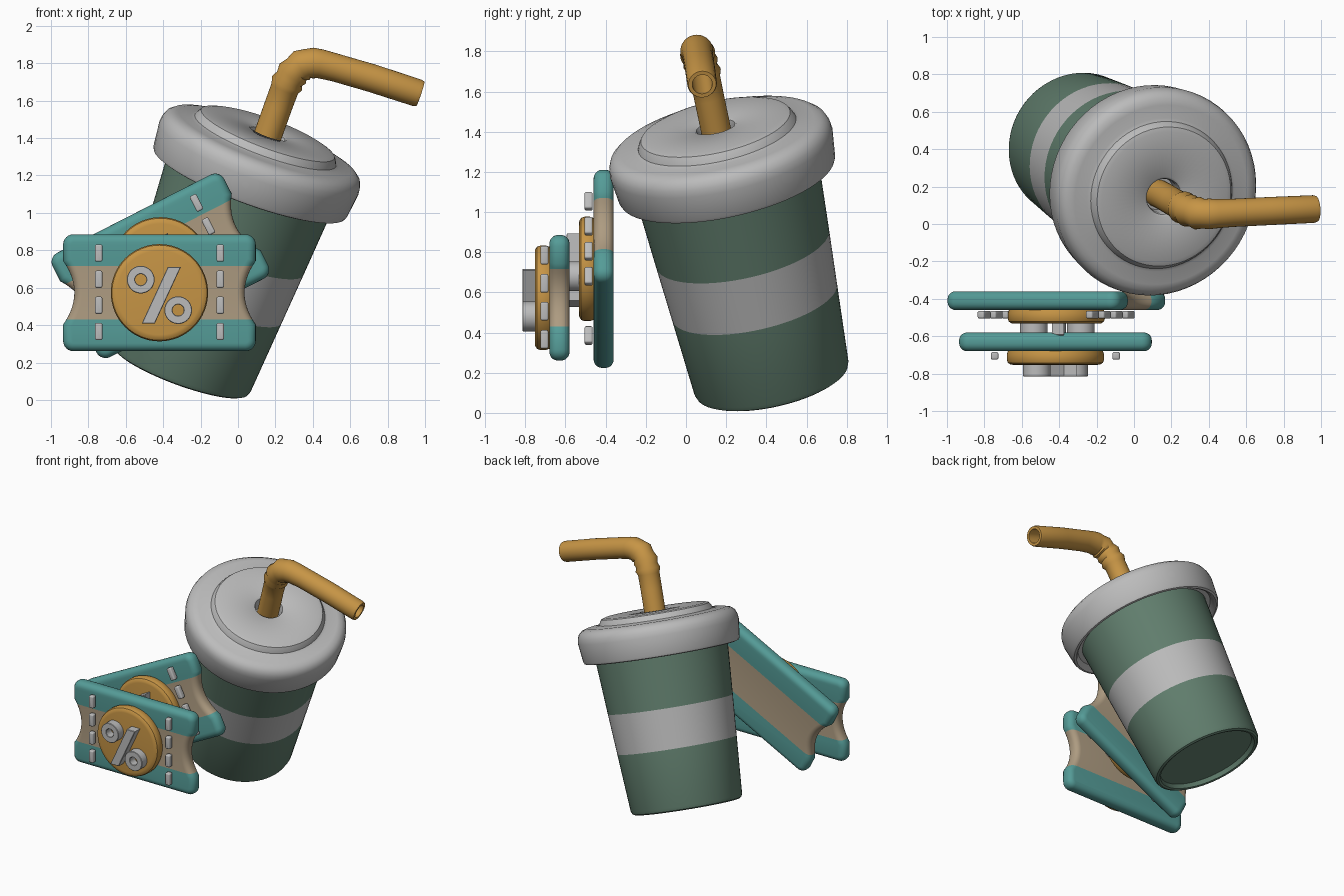
import bpy, bmesh
from math import sin, cos, pi, radians
from mathutils import Vector, Matrix

if "Cube" in bpy.data.objects:
    bpy.data.objects.remove(bpy.data.objects["Cube"])


def mat(name, rgb):
    m = bpy.data.materials.new(name)
    m.diffuse_color = (*rgb, 1)
    m.use_nodes = True
    m.node_tree.nodes["Principled BSDF"].inputs["Base Color"].default_value = m.diffuse_color
    return m


GREEN = mat("green", (0.12, 0.21, 0.155))
TEAL = mat("teal", (0.09, 0.33, 0.31))
TAN = mat("tan", (0.42, 0.33, 0.22))
GOLD = mat("gold", (0.57, 0.30, 0.06))
WHITE = mat("light_grey", (0.5, 0.5, 0.5))


def finish(bm, name, mats, matrix=Matrix(), angle=35):
    bmesh.ops.recalc_face_normals(bm, faces=bm.faces)
    me = bpy.data.meshes.new(name)
    bm.to_mesh(me)
    bm.free()
    ob = bpy.data.objects.new(name, me)
    bpy.context.collection.objects.link(ob)
    for m in mats:
        me.materials.append(m)
    ob.matrix_world = matrix
    bpy.ops.object.select_all(action='DESELECT')
    ob.select_set(True)
    bpy.context.view_layer.objects.active = ob
    bpy.ops.object.shade_smooth_by_angle(angle=radians(angle))
    return ob


def skin(bm, rings, closed=False):
    rows = [[bm.verts.new(p) for p in r] for r in rings]
    n = len(rows[0])
    pairs = list(zip(rows, rows[1:])) + ([(rows[-1], rows[0])] if closed else [])
    for a, b in pairs:
        for i in range(n):
            j = (i + 1) % n
            bm.faces.new((a[i], a[j], b[j], b[i]))
    bmesh.ops.remove_doubles(bm, verts=bm.verts, dist=1e-5)


def lathe(name, profile, mats, matrix, band=None, n=64, closed=False):
    bm = bmesh.new()
    skin(bm, [[(r * cos(2 * pi * i / n), r * sin(2 * pi * i / n), h) for i in range(n)]
              for r, h in profile], closed)
    if band:
        for f in bm.faces:
            c = f.calc_center_median()
            if band[0] < c.z < band[1] and c.xy.length > 0.38:
                f.material_index = 1
    return finish(bm, name, mats, matrix)


# Tilted cup and lid share one axis
axis = Vector((0.34, -0.205, 0.918)).normalized()
cup_m = Matrix.Translation((-0.31, 0.43, 0.155)) @ axis.to_track_quat('Z', 'Y').to_matrix().to_4x4()
lathe("cup_body", [(0, 0.035), (0.345, 0.035), (0.355, 0.005), (0.37, 0), (0.385, 0.008),
                   (0.393, 0.03), (0.421, 0.436), (0.441, 0.724), (0.469, 1.15)],
      [GREEN, WHITE], cup_m, band=(0.436, 0.724))
lathe("cup_lid", [(0.46, 1.13), (0.50, 1.13), (0.515, 1.10), (0.53, 1.09), (0.545, 1.095),
                  (0.552, 1.11), (0.567, 1.24), (0.563, 1.275), (0.55, 1.305), (0.525, 1.325),
                  (0.49, 1.335), (0.42, 1.335), (0.402, 1.343), (0.392, 1.365), (0.38, 1.382),
                  (0.355, 1.39), (0.11, 1.388), (0.098, 1.38), (0.092, 1.36), (0.09, 1.29), (0, 1.29)],
      [WHITE], cup_m)

# Bent hollow straw with crimped elbow: (x, y, z, radius)
path = [(0.125, 0.165, 1.32, .075), (0.165, 0.145, 1.43, .075), (0.215, 0.115, 1.57, .075),
        (0.250, 0.095, 1.665, .076), (0.262, 0.088, 1.692, .088), (0.276, 0.080, 1.718, .077),
        (0.292, 0.072, 1.744, .088), (0.314, 0.064, 1.768, .077), (0.340, 0.058, 1.787, .088),
        (0.370, 0.055, 1.798, .079), (0.402, 0.054, 1.801, .082), (0.44, 0.055, 1.797, .078),
        (0.52, 0.059, 1.777, .075), (0.72, 0.069, 1.719, .075), (0.96, 0.08, 1.641, .074),
        (0.975, 0.081, 1.636, .069)]
pts = [Vector(p[:3]) for p in path]
outer, inner = [], []
for i, p in enumerate(path):
    t = (pts[min(i + 1, len(pts) - 1)] - pts[max(i - 1, 0)]).normalized()
    u = t.cross(Vector((0, 1, 0))).normalized()
    v = t.cross(u)

    def ring(r):
        return [pts[i] + r * (u * cos(a * pi / 16) + v * sin(a * pi / 16)) for a in range(32)]
    outer.append(ring(p[3]))
    inner.append(ring(0.05))
bm = bmesh.new()
skin(bm, outer + inner[::-1], closed=True)
finish(bm, "straw", [GOLD], angle=50)


def slab(name, outline, z0, z1, bevel, seg, mats, matrix, split=None):
    """Extruded outline with rounded rims, optionally with a coloured middle band."""
    bm = bmesh.new()
    f = bm.faces.new([bm.verts.new((x, y, z0)) for x, y in outline])
    ext = bmesh.ops.extrude_face_region(bm, geom=[f])["geom"]
    bmesh.ops.translate(bm, verts=[g for g in ext if isinstance(g, bmesh.types.BMVert)],
                        vec=(0, 0, z1 - z0))
    rims = [e for e in bm.edges if abs(e.verts[0].co.z - e.verts[1].co.z) < 1e-6]
    bmesh.ops.bevel(bm, geom=rims, offset=bevel, segments=seg, profile=0.5,
                    affect='EDGES', clamp_overlap=False)
    if split:
        for s in (-split, split):
            bmesh.ops.bisect_plane(bm, geom=bm.verts[:] + bm.edges[:] + bm.faces[:],
                                   plane_co=(0, s, 0), plane_no=(0, 1, 0))
        for f in bm.faces:
            f.material_index = int(abs(f.calc_center_bounds().y) < split)
    return finish(bm, name, mats, matrix)


# Ticket outline: rounded corners, scooped short sides
W, H, R = 0.515, 0.3125, 0.055
side = [(W - 0.06 * max(0, 1 - (y / 0.17) ** 2), y)
        for y in [-0.17 + 0.34 * k / 14 for k in range(15)]]
top_right = [(W - R + R * cos(a * pi / 12), H - R + R * sin(a * pi / 12)) for a in range(7)]
right = [(x, -y) for x, y in top_right[::-1]] + side + top_right
ticket_outline = right + [(-x, -y) for x, y in right]
dash_outline = [(sx * 0.01 + 0.01 * cos(a), sy * 0.036 + 0.01 * sin(a))
                for sx, sy, s in ((1, 1, 0), (-1, 1, 1), (-1, -1, 2), (1, -1, 3))
                for a in [(s + k / 4) * pi / 2 for k in range(5)]]


def ticket(prefix, centre, angle):
    m = (Matrix.Translation(centre) @ Matrix.Rotation(radians(-angle), 4, 'Y')
         @ Matrix.Rotation(pi / 2, 4, 'X'))
    slab(prefix + "_ticket", ticket_outline, -0.05, 0.05, 0.042, 5, [TEAL, TAN], m, split=0.143)
    # Raised coin
    lathe(prefix + "_coin", [(0, 0.04), (0.24, 0.04), (0.254, 0.05), (0.26, 0.068), (0.26, 0.095),
                             (0.254, 0.112), (0.24, 0.121), (0.225, 0.123), (0, 0.123)], [GOLD], m)
    # Discount symbol: two rings and a slanted bar
    for k, (x, y) in enumerate(((-0.1, 0.07), (0.1, -0.093))):
        lathe(f"{prefix}_symbol_ring_{k}", [(0.074, 0.11), (0.074, 0.182), (0.071, 0.185),
                                            (0.033, 0.185), (0.03, 0.182), (0.03, 0.11)],
              [WHITE], m @ Matrix.Translation((x, y, 0)), n=32, closed=True)
    slab(prefix + "_symbol_bar", [(-0.095, -0.165), (-0.025, -0.165), (0.115, 0.138), (0.045, 0.138)],
         0.11, 0.185, 0.003, 1, [WHITE], m)
    # Perforation dashes
    for x in (-0.325, 0.325):
        for k, y in enumerate((-0.207, -0.067, 0.072, 0.212)):
            slab(f"{prefix}_dash_{'left' if x < 0 else 'right'}_{k}", dash_outline, 0.055, 0.095,
                 0.009, 3, [WHITE], m @ Matrix.Translation((x, y, 0)))


ticket("front", (-0.42, -0.63, 0.573), 0)
ticket("back", (-0.415, -0.41, 0.717), 27)
